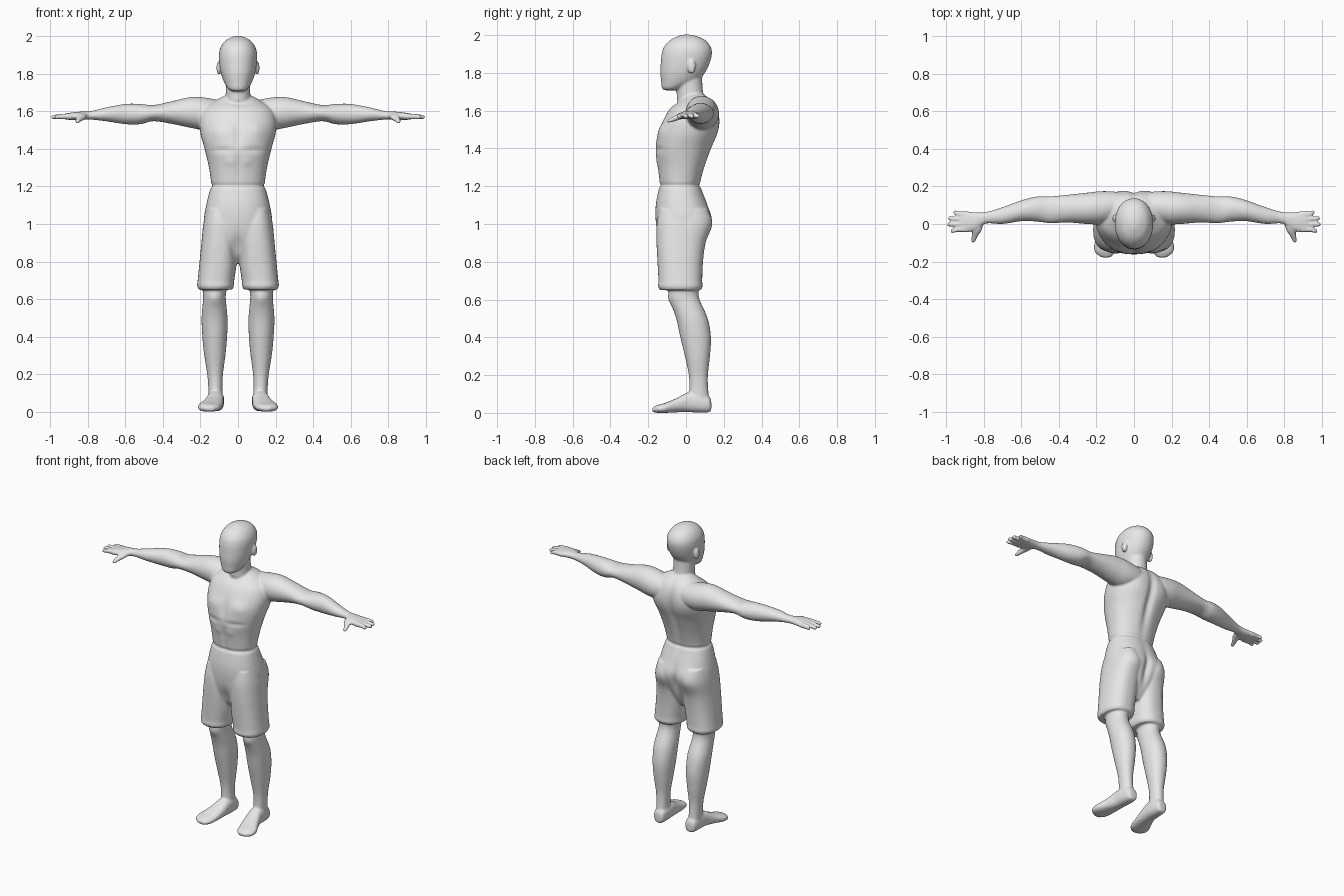
import bpy, bmesh, math
from mathutils import Matrix, Vector

grey = bpy.data.materials.new("plain_grey")
grey.diffuse_color = (0.8, 0.8, 0.8, 1)

bm = bmesh.new()
SIDES = 40


def spline(a, b, c, d, t):
    return 0.5 * (2*b + (c - a)*t + (2*a - 5*b + 4*c - d)*t*t + (3*b - a - 3*c + d)*t**3)


def smooth_rows(rows, steps=5):
    """Insert soft in-between sections."""
    out = []
    for i in range(len(rows) - 1):
        quad = [rows[max(i-1, 0)], rows[i], rows[i+1], rows[min(i+2, len(rows)-1)]]
        for s in range(steps):
            out.append([spline(*v, s / steps) for v in zip(*quad)])
    return out + [list(rows[-1])]


def loft(rows, axis, power=2.2, sx=1):
    """Skin rounded sections (position, a0, a1, b0, b1) along an axis."""
    rings = []
    for t, a0, a1, b0, b1 in smooth_rows(rows):
        ring = []
        for k in range(SIDES):
            ang = 2 * math.pi * k / SIDES
            c, s = math.cos(ang), math.sin(ang)
            u = (a0+a1)/2 + (a1-a0)/2 * math.copysign(abs(c)**(2/power), c)
            v = (b0+b1)/2 + (b1-b0)/2 * math.copysign(abs(s)**(2/power), s)
            x, y, z = {'x': (t, u, v), 'y': (u, t, v), 'z': (u, v, t)}[axis]
            ring.append(bm.verts.new((x * sx, y, z)))
        rings.append(ring)
    for p, q in zip(rings, rings[1:]):
        for k in range(SIDES):
            n = (k + 1) % SIDES
            bm.faces.new((p[k], p[n], q[n], q[k]))
    bm.faces.new(rings[0][::-1])
    bm.faces.new(rings[-1])


def ball(centre, size):
    m = Matrix.Translation(centre) @ Matrix.Diagonal((*size, 1))
    bmesh.ops.create_uvsphere(bm, u_segments=24, v_segments=14, radius=1, matrix=m)


def centred(rows):
    return [(z, -w, w, f, b) for z, w, f, b in rows]


# Torso, from the waist to the base of the neck
loft(centred([(1.12, .145, -.135, .085), (1.20, .142, -.139, .075), (1.30, .155, -.15, .10),
              (1.40, .178, -.163, .137), (1.48, .20, -.147, .168), (1.55, .205, -.12, .177),
              (1.61, .185, -.085, .167), (1.655, .125, -.035, .14), (1.69, .06, 0, .09)]), 'z')
# Neck
loft(centred([(1.60, .07, -.06, .12), (1.66, .066, -.05, .10), (1.72, .065, -.05, .089),
              (1.80, .065, -.05, .085)]), 'z', 2)
# Head, from jaw to crown
loft(centred([(1.708, .035, -.117, -.04), (1.722, .054, -.128, -.01), (1.755, .074, -.132, .06),
              (1.80, .09, -.136, .10), (1.85, .099, -.134, .125), (1.90, .102, -.129, .137),
              (1.94, .094, -.115, .13), (1.975, .07, -.082, .10), (1.995, .036, -.04, .055),
              (2.002, .012, -.015, .025)]), 'z', 2.1)
# Shorts seat
loft(centred([(1.21, .138, -.137, .075), (1.18, .15, -.146, .085), (1.10, .17, -.16, .115),
              (1.02, .182, -.161, .135), (.93, .17, -.15, .11), (.84, .11, -.115, .07),
              (.79, .05, -.06, .04)]), 'z', 2.3)

for sx in (1, -1):
    # Ear
    ball((sx * .102, .03, 1.832), (.013, .022, .037))
    # Shorts leg
    loft([(1.08, .02, .168, -.14, .11), (1.0, .0, .185, -.155, .13), (.9, .0, .195, -.156, .103),
          (.8, .006, .205, -.151, .09), (.7, .02, .215, -.146, .086), (.67, .022, .218, -.148, .088),
          (.65, .032, .21, -.138, .078)], 'z', 2.4, sx)
    # Bare leg from knee to ankle
    loft([(.74, .06, .19, -.10, .06), (.65, .063, .187, -.093, .065), (.6, .065, .186, -.087, .072),
          (.5, .056, .194, -.052, .115), (.4, .058, .19, -.03, .132), (.3, .067, .18, -.006, .127),
          (.2, .08, .164, .015, .116), (.12, .083, .158, .018, .118),
          (.05, .08, .158, .01, .125)], 'z', 2.1, sx)
    # Foot from heel to toes
    loft([(.134, .095, .135, .015, .06), (.12, .08, .153, .003, .09), (.06, .074, .162, .002, .11),
          (.01, .075, .167, .004, .108), (-.05, .079, .187, .003, .078), (-.11, .088, .213, 0, .053),
          (-.15, .10, .208, 0, .042), (-.178, .125, .175, .006, .028)], 'y', 2.4, sx)
    # Arm from shoulder to wrist
    loft([(.08, .03, .165, 1.52, 1.655), (.17, .0, .174, 1.50, 1.673), (.25, .0, .167, 1.512, 1.677),
          (.35, .008, .156, 1.533, 1.655), (.45, .005, .147, 1.548, 1.634),
          (.52, .013, .146, 1.532, 1.64), (.6, .015, .126, 1.532, 1.64), (.7, .0, .09, 1.547, 1.622),
          (.78, .003, .066, 1.556, 1.603), (.84, -.012, .06, 1.554, 1.6)], 'x', 2, sx)
    # Palm
    loft([(.80, .0, .06, 1.558, 1.6), (.85, -.035, .063, 1.555, 1.598),
          (.90, -.045, .067, 1.555, 1.592), (.925, -.038, .062, 1.558, 1.588)], 'x', 2.4, sx)
    # Fingers
    for y, spread, tip in ((.053, .062, .963), (.026, .031, .99), (-.002, -.002, .995), (-.03, -.037, .978)):
        loft([(.89, y-.015, y+.015, 1.557, 1.59), (.94, y-.0135, y+.0135, 1.559, 1.587),
              (tip-.01, spread-.012, spread+.012, 1.558, 1.582),
              (tip, spread-.007, spread+.007, 1.562, 1.577)], 'x', 2, sx)
    # Thumb
    loft([(.02, .80, .86, 1.562, 1.595), (-.03, .81, .862, 1.553, 1.588),
          (-.065, .832, .866, 1.542, 1.57), (-.098, .848, .868, 1.534, 1.552)], 'y', 2, sx)

bmesh.ops.recalc_face_normals(bm, faces=bm.faces)
mesh = bpy.data.meshes.new("body")
bm.to_mesh(mesh)
bm.free()
body = bpy.data.objects.new("body", mesh)
bpy.context.collection.objects.link(body)
bpy.context.view_layer.objects.active = body
body.select_set(True)

# Fuse the parts into one skin and soften the joins
remesh = body.modifiers.new("fuse", 'REMESH')
remesh.mode = 'VOXEL'
remesh.voxel_size = 0.0065
soften = body.modifiers.new("soften", 'SMOOTH')
soften.factor = 0.5
soften.iterations = 5
for name in ("fuse", "soften"):
    bpy.ops.object.modifier_apply(modifier=name)

# Muscle forms and creases: centre, spread, push along the surface
FORMS = [
    ((0, .16, 1.42), (.026, .09, .20), -.018),      # spine groove
    ((0, -.15, 1.47), (.02, .07, .07), -.007),      # breastbone
    ((0, -.15, 1.29), (.014, .06, .09), -.005),     # belly line
    ((.09, -.12, 1.49), (.06, .06, .045), .011),    # chest muscle
    ((.08, -.15, 1.395), (.06, .05, .016), -.006),  # under chest
    ((.045, -.15, 1.33), (.025, .05, .025), .004),  # belly muscle
    ((.10, .16, 1.53), (.06, .06, .07), .008),      # shoulder blade
    ((0, -.05, 1.645), (.04, .05, .014), -.006),    # throat hollow
    ((.085, .12, 1.01), (.05, .06, .07), .010),     # buttock
    ((0, .12, .97), (.02, .08, .09), -.016),        # seat cleft
    ((0, -.15, .87), (.03, .07, .08), -.014),       # front crease
    ((0, 0, 1.205), (9, 9, .010), -.005),           # waistband
    ((.125, -.085, .6), (.03, .04, .03), .006),     # kneecap
]
verts = body.data.vertices
moves = []
for v in verts:
    p = Vector((abs(v.co.x), v.co.y, v.co.z))
    push = 0.0
    for c, r, amount in FORMS:
        d = sum(((p[i] - c[i]) / r[i])**2 for i in range(3))
        if d < 9:
            push += amount * math.exp(-d)
    moves.append(v.co + v.normal * push)
for v, co in zip(verts, moves):
    v.co = co

body.data.materials.clear()
body.data.materials.append(grey)
body.data.update()
bpy.ops.object.shade_smooth()
